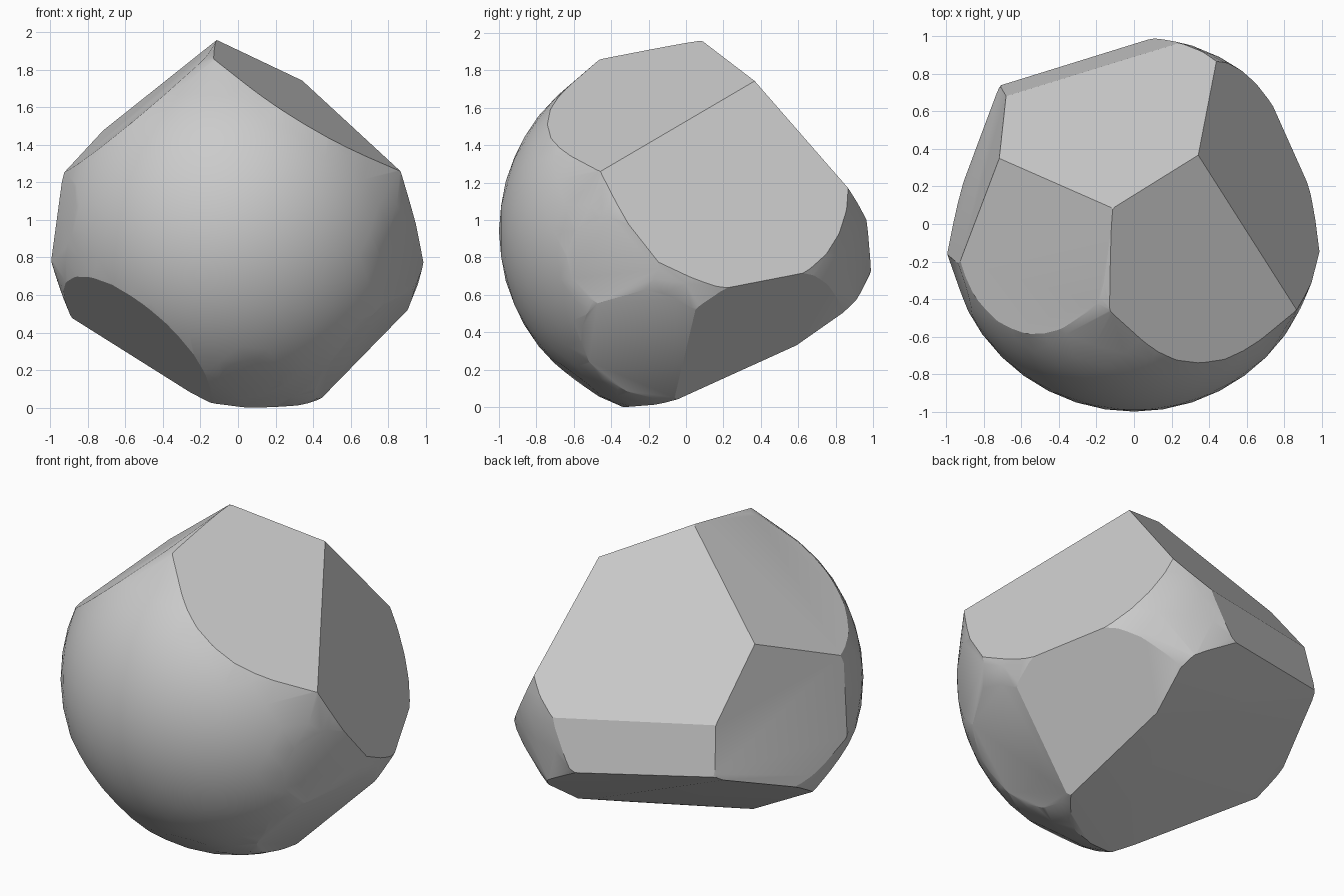
import bpy, bmesh
from math import radians
from mathutils import Vector

cube = bpy.data.objects.get("Cube")
if cube:
    bpy.data.objects.remove(cube, do_unlink=True)

# Grey stone material
stone = bpy.data.materials.new("stone grey")
stone.use_nodes = True
colour = (0.6, 0.6, 0.6, 1)
stone.diffuse_color = colour
stone.node_tree.nodes["Principled BSDF"].inputs["Base Color"].default_value = colour

# Corners that stand slightly proud of the round body
corners = {
    "top": (-0.11, 0.07, 1.02),
    "top_front": (-0.12, -0.46, 0.92),
    "shoulder": (0.87, -0.45, 0.33),
    "left_tip": (0.99, -0.22, -0.17),
    "right_tip": (-1.0, -0.15, -0.15),
    "back_tip": (0.08, 1.0, -0.19),
    "back_left_tip": (0.31, 0.91, -0.38),
    "back_right_tip": (-0.71, 0.74, -0.16),
}

# Chipped faces: outward direction and distance from the boulder centre
chips = {
    "top_left": ((0.508, -0.172, 0.844), 0.788),
    "upper_left": ((0.859, 0.305, 0.411), 0.736),
    "upper_back": ((-0.17, 0.755, 0.63), 0.726),
    "top_right": ((-0.64, -0.07, 0.765), 0.846),
    "right": ((-0.943, 0.292, 0.162), 0.866),
    "right_front": ((-0.947, -0.307, 0.093), 0.978),
    "back": ((-0.268, 0.94, 0.211), 0.855),
    "lower_left_back": ((0.605, 0.404, -0.686), 0.856),
    "underside_front": ((-0.195, 0.381, -0.904), 0.713),
    "underside_back": ((-0.266, 0.575, -0.775), 0.725),
    "underside_right": ((-0.313, 0.434, -0.845), 0.676),
    "foot": ((0, 0.08, -1), 0.912),
    "lower_right_front": ((-0.62, -0.364, -0.694), 0.864),
    "lower_left": ((0.724, -0.201, -0.659), 0.922),
    "lower_front": ((0.07, -0.6, -0.8), 0.983),
    "left": ((0.887, -0.43, -0.163), 0.968),
}


def chip(bm, direction, distance):
    """Slice off everything beyond the plane and cap the opening."""
    n = Vector(direction).normalized()
    geom = bm.verts[:] + bm.edges[:] + bm.faces[:]
    bmesh.ops.bisect_plane(bm, geom=geom, dist=1e-5, plane_co=n * distance,
                           plane_no=n, clear_outer=True)
    rim = [e for e in bm.edges if e.is_boundary]
    bmesh.ops.holes_fill(bm, edges=rim, sides=0)


# Round body wrapped together with its corners
bm = bmesh.new()
bmesh.ops.create_icosphere(bm, subdivisions=4, radius=1.0)
bmesh.ops.delete(bm, geom=bm.edges[:] + bm.faces[:], context="EDGES_FACES")
for corner in corners.values():
    bm.verts.new(corner)
bmesh.ops.convex_hull(bm, input=bm.verts[:])
loose = [v for v in bm.verts if not v.link_faces]
bmesh.ops.delete(bm, geom=loose, context="VERTS")

# Flat chips
for direction, distance in chips.values():
    chip(bm, direction, distance)
bmesh.ops.remove_doubles(bm, verts=bm.verts[:], dist=0.004)
bmesh.ops.recalc_face_normals(bm, faces=bm.faces[:])

# Stand it on the ground
lowest = min(v.co.z for v in bm.verts)
bmesh.ops.translate(bm, verts=bm.verts[:], vec=(0, 0, -lowest))

mesh = bpy.data.meshes.new("boulder")
bm.to_mesh(mesh)
bm.free()
mesh.materials.append(stone)
boulder = bpy.data.objects.new("boulder", mesh)
bpy.context.collection.objects.link(boulder)

# Smooth round front, crisp chip edges
bpy.ops.object.select_all(action="DESELECT")
boulder.select_set(True)
bpy.context.view_layer.objects.active = boulder
bpy.ops.object.shade_smooth_by_angle(angle=radians(25))
